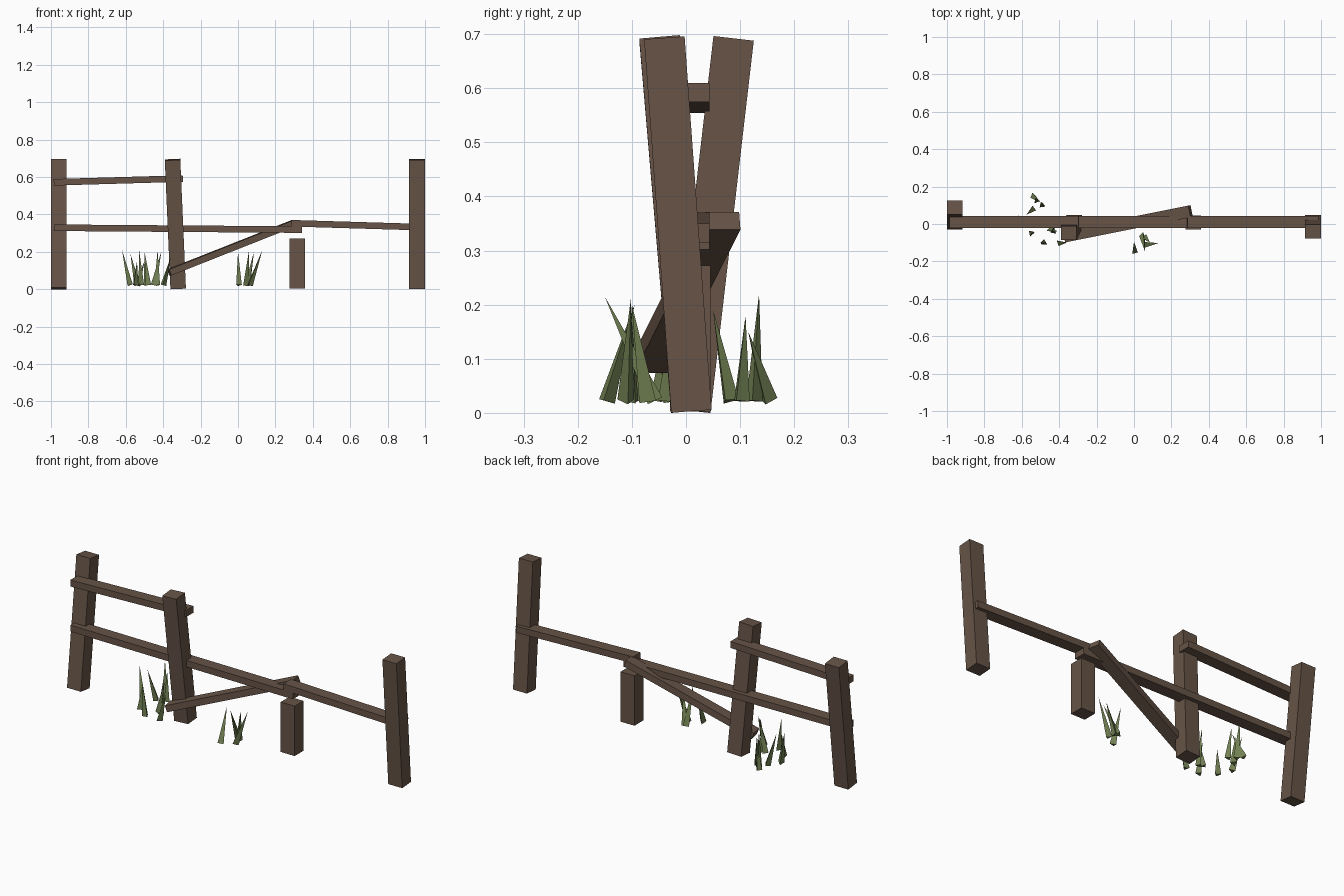
import bpy, bmesh, random
from mathutils import Vector, Matrix

if "Cube" in bpy.data.objects:
    bpy.data.objects.remove(bpy.data.objects["Cube"])

random.seed(4)


def material(name, rgb):
    m = bpy.data.materials.new(name)
    m.diffuse_color = (*rgb, 1)
    m.use_nodes = True
    m.node_tree.nodes["Principled BSDF"].inputs["Base Color"].default_value = m.diffuse_color
    return m


WOOD = material("weathered_brown", (0.135, 0.088, 0.063))
GRASS = material("grass_green", (0.165, 0.215, 0.085))


def finish(name, bm, mat):
    mesh = bpy.data.meshes.new(name)
    bm.to_mesh(mesh)
    bm.free()
    mesh.materials.append(mat)
    ob = bpy.data.objects.new(name, mesh)
    bpy.context.collection.objects.link(ob)


def beam(name, a, b, side_size, depth_size, ref):
    """Square-ended timber running from a to b."""
    a, b = Vector(a), Vector(b)
    along = (b - a).normalized()
    side = Vector(ref).cross(along).normalized()
    depth = along.cross(side)
    rot = Matrix((side, depth, along)).transposed().to_4x4()
    size = Matrix.Diagonal((side_size, depth_size, (b - a).length, 1))
    bm = bmesh.new()
    bmesh.ops.create_cube(bm, size=1, matrix=Matrix.Translation((a + b) / 2) @ rot @ size)
    finish(name, bm, WOOD)


def post(name, a, b):
    beam(name, a, b, 0.083, 0.075, (0, 1, 0))


def rail(name, a, b):
    beam(name, a, b, 0.064, 0.035, (0, 0, 1))


# Leaning posts and the broken stump
post("left_post", (-0.958, 0.008, 0.004), (-0.958, 0.088, 0.692))
post("middle_post", (-0.32, 0.01, 0.005), (-0.35, -0.049, 0.693))
post("right_post", (0.957, 0.01, 0.003), (0.957, -0.040, 0.693))
post("stump_post", (0.317, 0.008, 0.003), (0.317, 0.008, 0.272))

# Rails
rail("upper_rail", (-0.985, 0.011, 0.572), (-0.295, 0.011, 0.592))
rail("lower_rail", (-0.985, 0.011, 0.329), (0.342, 0.011, 0.319))
rail("right_rail", (0.285, 0.011, 0.353), (0.985, 0.011, 0.332))
rail("fallen_rail", (-0.368, -0.066, 0.09), (0.302, 0.068, 0.355))

# Grass blades: base x, base y, tip x, tip y, tip z
tufts = {
    "left_grass": [
        (-0.54, 0.152, -0.50, 0.115, 0.15), (-0.52, 0.125, -0.53, 0.135, 0.22),
        (-0.49, 0.100, -0.50, 0.110, 0.18), (-0.54, 0.080, -0.575, 0.05, 0.19),
        (-0.58, 0.020, -0.62, 0.045, 0.21), (-0.55, -0.05, -0.54, -0.04, 0.15),
        (-0.48, -0.10, -0.50, -0.10, 0.20), (-0.43, -0.04, -0.43, -0.02, 0.21),
        (-0.45, -0.03, -0.41, -0.04, 0.20), (-0.40, -0.10, -0.36, -0.10, 0.17)],
    "right_grass": [
        (0.003, -0.148, 0.0, -0.095, 0.20), (0.045, -0.06, 0.06, -0.15, 0.215),
        (0.062, -0.11, 0.13, -0.102, 0.21), (0.055, -0.07, 0.085, -0.10, 0.20)],
}
for name, blades in tufts.items():
    bm = bmesh.new()
    for bx, by, tx, ty, tz in blades:
        base, tip = Vector((bx, by, 0.022)), Vector((tx, ty, tz))
        d = tip - base
        m = (Matrix.Translation((base + tip) / 2) @ d.to_track_quat('Z', 'Y').to_matrix().to_4x4()
             @ Matrix.Rotation(random.uniform(0, 6.28), 4, 'Z'))
        bmesh.ops.create_cone(bm, cap_ends=True, segments=3, radius1=0.018,
                              radius2=0.0, depth=d.length, matrix=m)
    bmesh.ops.remove_doubles(bm, verts=bm.verts, dist=0.00001)
    finish(name, bm, GRASS)
